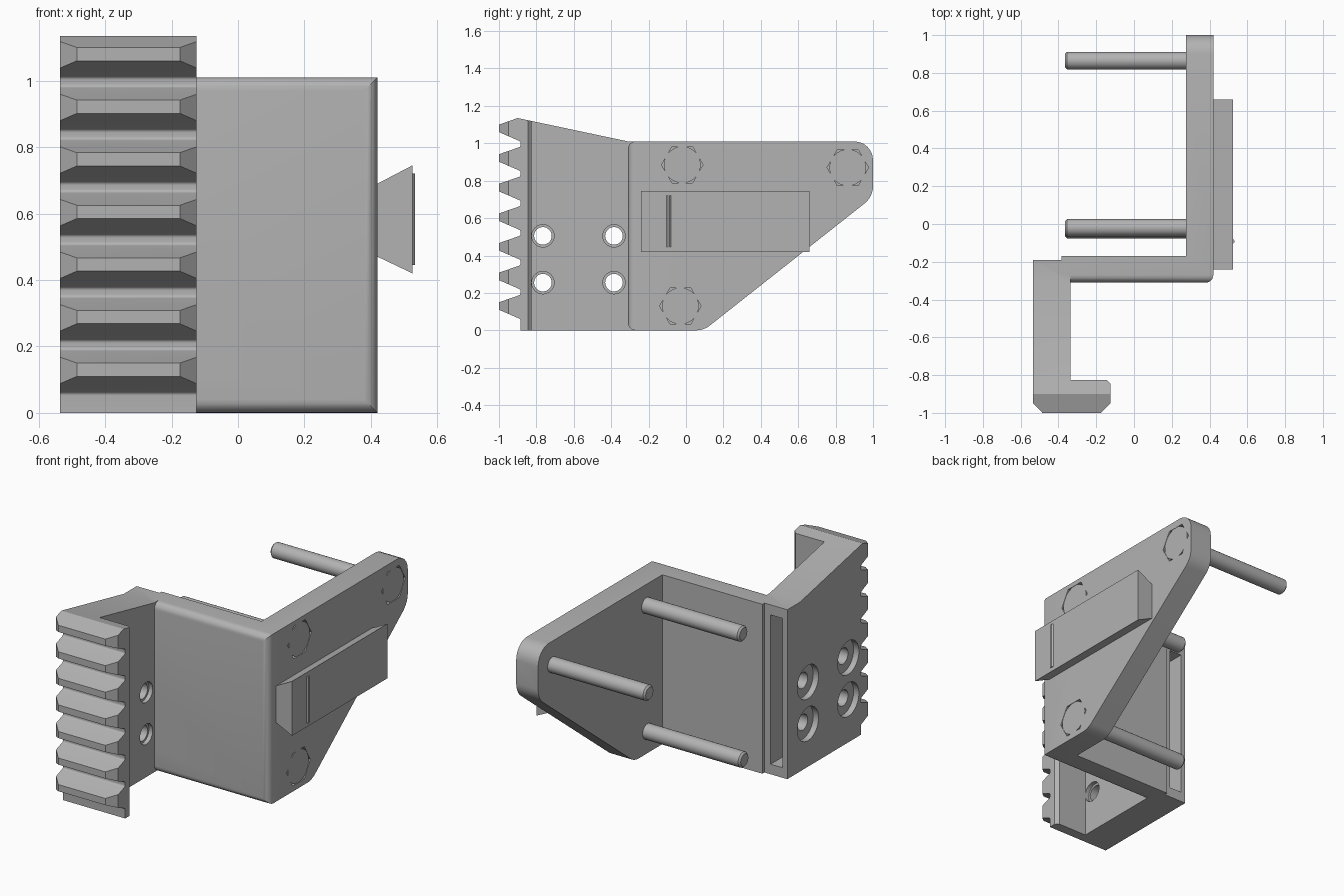
import bpy, bmesh, math
from mathutils import Vector

if "Cube" in bpy.data.objects:
    bpy.data.objects.remove(bpy.data.objects["Cube"])

grey = bpy.data.materials.new("mid grey")
grey.use_nodes = True
grey.diffuse_color = (0.45, 0.45, 0.45, 1)
grey.node_tree.nodes["Principled BSDF"].inputs["Base Color"].default_value = (0.45, 0.45, 0.45, 1)


def rounded(corners, steps=6):
    """Outline from (a, b) or (a, b, radius) corners, with arcs where a radius is given."""
    out = []
    for i, c in enumerate(corners):
        p = Vector(c[:2])
        if len(c) == 2:
            out.append(p)
            continue
        u = (Vector(corners[i - 1][:2]) - p).normalized()
        v = (Vector(corners[(i + 1) % len(corners)][:2]) - p).normalized()
        half = u.angle(v) / 2
        centre = p + (u + v).normalized() * c[2] / math.sin(half)
        start = p + u * c[2] / math.tan(half) - centre
        turn = (p + v * c[2] / math.tan(half) - centre).angle_signed(start)
        for k in range(steps + 1):
            a = turn * k / steps
            out.append(centre + Vector((start.x * math.cos(a) - start.y * math.sin(a),
                                        start.x * math.sin(a) + start.y * math.cos(a))))
    return out


def prism(name, corners, axis, lo, hi):
    """Extrude an outline along x (corners are y, z), y (x, z) or z (x, y)."""
    place = {"x": lambda p: (lo, p[0], p[1]), "y": lambda p: (p[0], lo, p[1]),
             "z": lambda p: (p[0], p[1], lo)}[axis]
    bm = bmesh.new()
    face = bm.faces.new([bm.verts.new(place(p)) for p in rounded(corners)])
    new = bmesh.ops.extrude_face_region(bm, geom=[face])["geom"]
    shift = Vector([(hi - lo) * (axis == a) for a in "xyz"])
    bmesh.ops.translate(bm, vec=shift, verts=[v for v in new if isinstance(v, bmesh.types.BMVert)])
    bmesh.ops.recalc_face_normals(bm, faces=bm.faces)
    mesh = bpy.data.meshes.new(name)
    bm.to_mesh(mesh)
    bm.free()
    mesh.materials.append(grey)
    obj = bpy.data.objects.new(name, mesh)
    bpy.context.collection.objects.link(obj)
    return obj


def box(name, x, y, z):
    return prism(name, [(x[0], y[0]), (x[1], y[0]), (x[1], y[1]), (x[0], y[1])], "z", *z)


def lathe(name, y, z, stations, sides=32):
    """Solid of revolution along x from (x, radius) stations."""
    bm = bmesh.new()
    rings = [[bm.verts.new((x, y + r * math.cos(2 * math.pi * k / sides),
                            z + r * math.sin(2 * math.pi * k / sides))) for k in range(sides)]
             for x, r in stations]
    for a, b in zip(rings, rings[1:]):
        for k in range(sides):
            bm.faces.new((a[k - 1], a[k], b[k], b[k - 1]))
    bm.faces.new(rings[0])
    bm.faces.new(rings[-1])
    bmesh.ops.recalc_face_normals(bm, faces=bm.faces)
    mesh = bpy.data.meshes.new(name)
    bm.to_mesh(mesh)
    bm.free()
    mesh.materials.append(grey)
    obj = bpy.data.objects.new(name, mesh)
    bpy.context.collection.objects.link(obj)
    return obj


def boolean(target, other, operation):
    mod = target.modifiers.new(operation.title(), "BOOLEAN")
    mod.operation, mod.solver, mod.object = operation, "EXACT", other
    bpy.context.view_layer.objects.active = target
    bpy.ops.object.modifier_apply(modifier=mod.name)
    bpy.data.objects.remove(other)


# Angled body: L-shaped plan trimmed by the tapered side outline
body = prism("body_plate", [(-0.385, -0.31), (0.42, -0.31, 0.04), (0.42, 1), (0.275, 1),
                            (0.275, -0.17), (-0.385, -0.17)], "z", -0.1, 1.2)
boolean(body, prism("side_outline", [(-0.31, 0, 0.04), (0.095, 0, 0.12), (1, 0.714, 0.12),
                                     (1, 1.01, 0.1), (-0.31, 1.01, 0.04)], "x", -0.5, 0.5), "INTERSECT")

# Toothed arm: hook-shaped plan trimmed by the toothed side outline
arm = prism("toothed_arm", [(-0.535, -0.19), (-0.535, -0.95), (-0.485, -1), (-0.175, -1),
                            (-0.125, -0.95), (-0.125, -0.845), (-0.145, -0.825),
                            (-0.335, -0.825), (-0.335, -0.19)], "z", -0.1, 1.3)
outline = [(-0.19, 0), (-0.885, 0)]
for i in range(7):
    c = 0.13 + 0.1583 * i
    outline += [(-0.885, c - 0.07, 0.012), (-1.0, c - 0.02), (-1.0, c + 0.02)]
    outline.append((-0.885, c + 0.06, 0.012) if i < 6 else (-0.9, 1.135))
outline += [(-0.31, 1.01), (-0.19, 1.01)]
boolean(arm, prism("tooth_outline", outline, "x", -0.7, 0), "INTERSECT")

# Slot in the back of the arm, and four stepped holes
boolean(arm, box("slot", (-0.505, -0.425), (-0.31, -0.1), (0.06, 0.95)), "DIFFERENCE")
for y in (-0.765, -0.385):
    for z in (0.505, 0.255):
        boolean(arm, lathe("hole", y, z, [(-0.6, 0.1), (-0.5, 0.1), (-0.5, 0.047), (-0.36, 0.047),
                                          (-0.36, 0.06), (-0.3, 0.06)]), "DIFFERENCE")
boolean(body, arm, "UNION")

# Bolts: hexagonal recess, flush round-topped hex head and long shank
parts = [body]
for i, (y, z) in enumerate([(-0.02, 0.885), (0.865, 0.87), (-0.03, 0.13)]):
    boolean(body, lathe("recess", y, z, [(0.36, 0.111), (0.5, 0.111)], 6), "DIFFERENCE")
    parts.append(lathe(f"bolt_head_{i + 1}", y, z, [(0.35, 0.098), (0.418, 0.098)]))
    parts.append(lathe(f"bolt_shank_{i + 1}", y, z, [(-0.365, 0.036), (-0.355, 0.046), (0.3, 0.046)]))

# Dovetail rail with a thin raised ridge
parts.append(prism("dovetail_rail", [(0.42, 0.47), (0.525, 0.42), (0.525, 0.745), (0.42, 0.69)],
                   "y", -0.24, 0.66))
parts.append(prism("rail_ridge", [(0.52, -0.105), (0.525, -0.105), (0.532, -0.097),
                                  (0.532, -0.088), (0.525, -0.08), (0.52, -0.08)], "z", 0.445, 0.72))

for obj in parts:
    bpy.ops.object.select_all(action="DESELECT")
    obj.select_set(True)
    bpy.context.view_layer.objects.active = obj
    bpy.ops.object.shade_smooth_by_angle(angle=math.radians(30))
